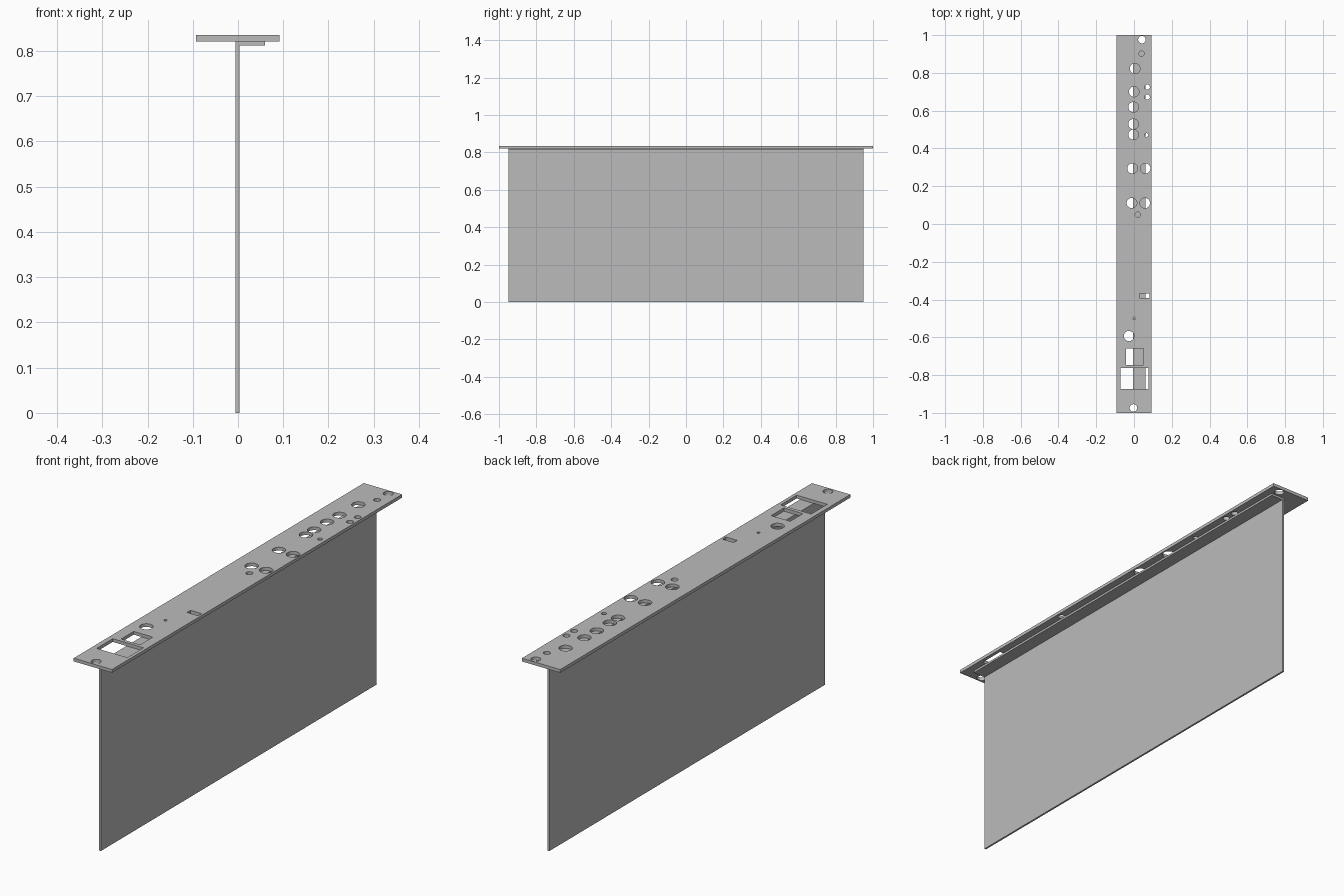
import bpy, bmesh
from mathutils import Matrix, Vector

default = bpy.data.objects.get("Cube")
if default:
    bpy.data.objects.remove(default, do_unlink=True)

grey = bpy.data.materials.new("plain grey")
grey.use_nodes = True
grey.diffuse_color = (0.5, 0.5, 0.5, 1)
grey.node_tree.nodes["Principled BSDF"].inputs["Base Color"].default_value = (0.5, 0.5, 0.5, 1)


def add_box(bm, x0, x1, y0, y1, z0, z1):
    centre = Vector((x0 + x1, y0 + y1, z0 + z1)) / 2
    size = Matrix.Diagonal((x1 - x0, y1 - y0, z1 - z0, 1))
    bmesh.ops.create_cube(bm, size=1, matrix=Matrix.Translation(centre) @ size)


def finish(name, bm):
    mesh = bpy.data.meshes.new(name)
    bm.to_mesh(mesh)
    bm.free()
    mesh.materials.append(grey)
    obj = bpy.data.objects.new(name, mesh)
    bpy.context.collection.objects.link(obj)
    return obj


def box(name, *bounds):
    bm = bmesh.new()
    add_box(bm, *bounds)
    return finish(name, bm)


# Upright board, its mounting flange and the face plate
PLATE_LOW, PLATE_TOP = 0.821, 0.835
box("circuit_board", -0.005, 0.003, -0.95, 0.95, 0, PLATE_LOW)
box("mounting_flange", 0.003, 0.06, -0.95, 0.95, 0.812, PLATE_LOW)
plate = box("face_plate", -0.093, 0.092, -1, 1, PLATE_LOW, PLATE_TOP)

# Round holes: radius, then centres
round_holes = {
    0.02: [(0.042, 0.976), (-0.003, -0.974)],
    0.014: [(0.04, 0.902), (0.07, 0.725), (0.07, 0.672), (0.02, 0.05)],
    0.027: [(0.005, 0.823), (0, 0.7), (-0.003, 0.619), (-0.003, 0.529), (-0.003, 0.473),
            (-0.008, 0.294), (0.06, 0.294), (-0.012, 0.111), (0.058, 0.111), (-0.027, -0.593)],
    0.01: [(0.066, 0.471)],
    0.007: [(0, -0.5)],
}
# Rectangular openings: x range, y range
openings = [(0.028, 0.082, -0.392, -0.368),
            (-0.042, 0.05, -0.746, -0.659),
            (-0.071, 0.077, -0.873, -0.762)]

bm = bmesh.new()
for radius, centres in round_holes.items():
    for x, y in centres:
        bmesh.ops.create_cone(bm, cap_ends=True, segments=32, radius1=radius, radius2=radius,
                              depth=0.1, matrix=Matrix.Translation((x, y, PLATE_LOW)))
for opening in openings:
    add_box(bm, *opening, PLATE_LOW - 0.05, PLATE_TOP + 0.05)
cutter = finish("hole_cutter", bm)
cutter.hide_render = True

# Cut the holes through the plate
cut = plate.modifiers.new("holes", 'BOOLEAN')
cut.operation = 'DIFFERENCE'
cut.solver = 'EXACT'
cut.object = cutter
bpy.context.view_layer.objects.active = plate
bpy.ops.object.modifier_apply(modifier=cut.name)
bpy.data.objects.remove(cutter, do_unlink=True)

# Round hole walls are smooth, edges stay sharp
bpy.ops.object.select_all(action='DESELECT')
plate.select_set(True)
bpy.ops.object.shade_smooth_by_angle()
